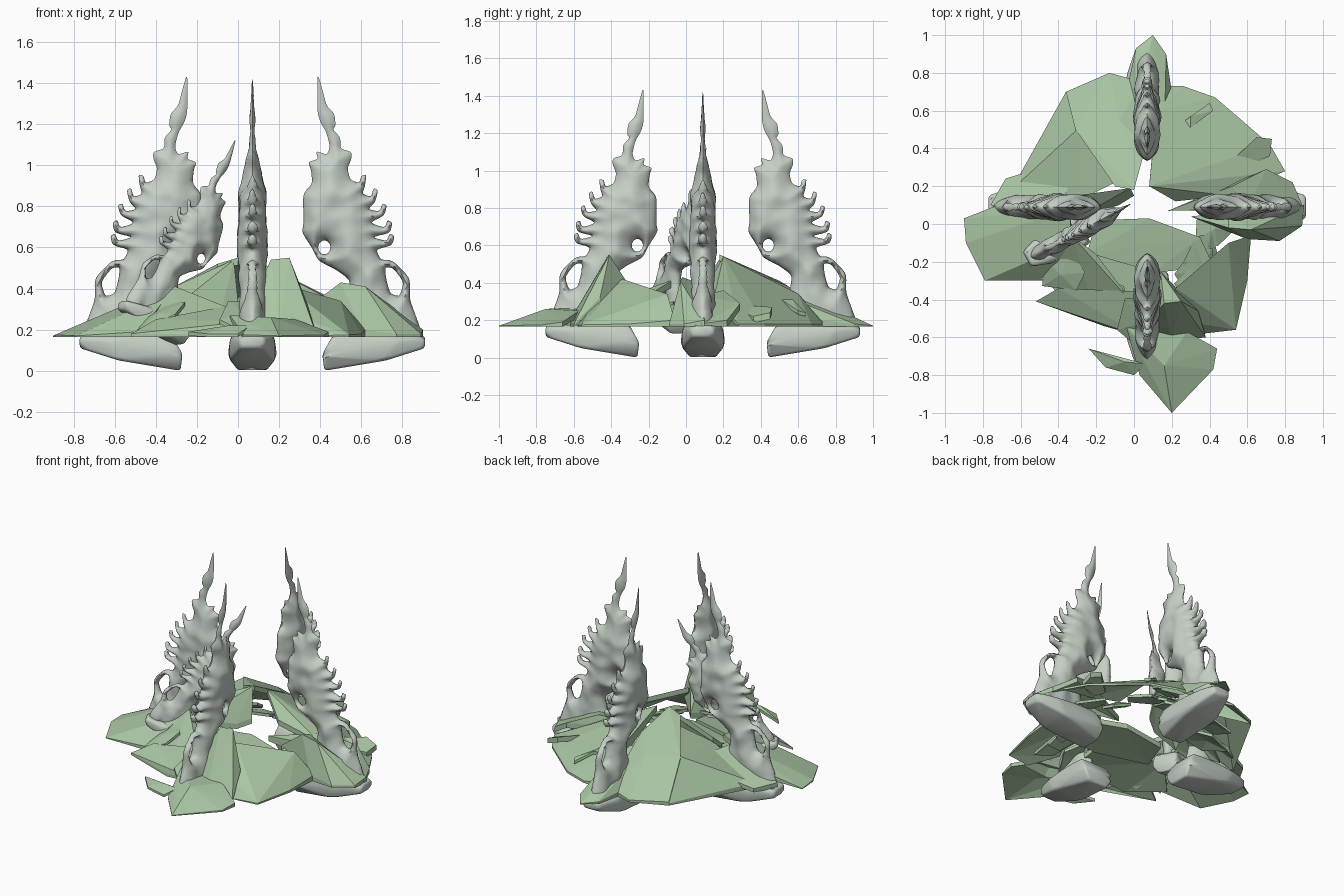
import bpy, bmesh, math, random
from mathutils import Vector, Matrix, noise
from mathutils.geometry import delaunay_2d_cdt

random.seed(4)
default_cube = bpy.data.objects.get("Cube")
if default_cube:
    bpy.data.objects.remove(default_cube, do_unlink=True)


def material(name, colour):
    mat = bpy.data.materials.new(name)
    mat.use_nodes = True
    mat.diffuse_color = (*colour, 1)
    mat.node_tree.nodes["Principled BSDF"].inputs["Base Color"].default_value = (*colour, 1)
    return mat


BONE = material("pale grey bone", (0.56, 0.62, 0.56))
ROCK = material("sage green rock", (0.40, 0.56, 0.37))


def finish(name, bm, mat, smooth_angle=None):
    bmesh.ops.recalc_face_normals(bm, faces=bm.faces)
    mesh = bpy.data.meshes.new(name)
    bm.to_mesh(mesh)
    bm.free()
    mesh.materials.append(mat)
    obj = bpy.data.objects.new(name, mesh)
    bpy.context.collection.objects.link(obj)
    if smooth_angle:
        bpy.ops.object.select_all(action="DESELECT")
        obj.select_set(True)
        bpy.context.view_layer.objects.active = obj
        bpy.ops.object.shade_smooth_by_angle(angle=math.radians(smooth_angle))
    return obj


# Spire outline in its own plane: distance from the ring centre, height
OUTER = [(.323, 1.43), (.344, 1.355), (.36, 1.29), (.4, 1.25), (.405, 1.19), (.39, 1.175),
         (.428, 1.136), (.428, 1.08), (.483, 1.065), (.482, 1.03), (.462, .985), (.475, .93),
         (.52, .912), (.53, .95), (.555, .955), (.548, .9), (.535, .86), (.578, .845),
         (.59, .89), (.612, .88), (.598, .82), (.562, .785), (.62, .775), (.632, .815), (.655, .805),
         (.642, .755), (.57, .72), (.645, .695), (.657, .735), (.682, .72), (.67, .67),
         (.58, .65), (.655, .63), (.668, .67), (.692, .655), (.68, .61), (.6, .59),
         (.625, .54), (.665, .54), (.695, .525), (.768, .45), (.765, .35), (.79, .28), (.82, .2), (.81, .1)]
INNER = [(.40, .1), (.43, .26), (.466, .36), (.477, .44), (.41, .49), (.32, .535), (.295, .59),
         (.24, .674), (.25, .72), (.245, .86), (.292, .91), (.285, .98), (.27, 1.015), (.32, 1.03),
         (.308, 1.07), (.363, 1.05), (.378, 1.09), (.36, 1.16), (.33, 1.21), (.316, 1.26), (.316, 1.43)]
SLOT = [(.67, .375), (.715, .36), (.738, .43), (.685, .5), (.645, .505), (.65, .45)]
THICK = [(0, .06), (.25, .06), (.4, .065), (.6, .07), (.85, .062), (1, .042), (1.15, .026), (1.5, .012)]
EYE = Vector((.35, .6))


def rounded(loop):
    loop = [Vector(p) for p in loop]
    for cut in (.17, .25):
        loop = [q for a, b in zip(loop, loop[1:] + loop[:1]) for q in (a.lerp(b, cut), a.lerp(b, 1 - cut))]
    return loop


def ring_points(centre, rx, rz, count=14):
    return [centre + Vector((rx * math.cos(i * math.tau / count), rz * math.sin(i * math.tau / count)))
            for i in range(count)]


def half_thickness(z):
    for (z0, t0), (z1, t1) in zip(THICK, THICK[1:]):
        if z <= z1:
            return t0 + (t1 - t0) * (z - z0) / (z1 - z0)
    return THICK[-1][1]


def build_spire():
    loops = [rounded(OUTER + INNER), rounded(SLOT), ring_points(EYE, .03, .034)]
    segments = [(a, b) for loop in loops for a, b in zip(loop, loop[1:] + loop[:1])]

    def inside(p):
        hits = [a for a, b in segments if (a.y > p.y) != (b.y > p.y)
                and p.x < a.x + (b.x - a.x) * (p.y - a.y) / (b.y - a.y)]
        return len(hits) % 2 == 1

    def edge_distance(p):
        best = 1.0
        for a, b in segments:
            if abs(a.y - p.y) < .16:
                s = b - a
                k = max(0, min(1, (p - a).dot(s) / max(s.length_squared, 1e-12)))
                best = min(best, (p - a - s * k).length)
        return best

    points, edges = [], []
    for loop in loops:
        start = len(points)
        points += loop
        edges += [(start + i, start + (i + 1) % len(loop)) for i in range(len(loop))]
    step = .013
    for i in range(16, 66):
        for j in range(5, 111):
            p = Vector(((i + j % 2 / 2) * step, j * step))
            if inside(p) and edge_distance(p) > .004:
                points.append(p)
    verts, _, faces, *_ = delaunay_2d_cdt(points, edges, [], 0, 1e-6)

    # Swell the flat web into a softly lumpy lens, thin at its rim
    bm = bmesh.new()
    sides = ([], [])
    for p in verts:
        d = min(edge_distance(p) / .11, 1)
        if d < 1e-3:
            v = bm.verts.new((p.x, 0, p.y))
            sides[0].append(v)
            sides[1].append(v)
            continue
        bulge = half_thickness(p.y) * (1 - (1 - d) ** 2) ** .75
        for sign, side in zip((1, -1), sides):
            lump = 1 + .2 * noise.noise(Vector((p.x * 12, sign * 3, p.y * 12)))
            side.append(bm.verts.new((p.x, sign * bulge * lump, p.y)))
    for f in faces:
        if inside(sum((verts[i] for i in f), Vector((0, 0))) / len(f)):
            for side in sides:
                corners = [side[i] for i in f]
                if not bm.faces.get(corners):
                    bm.faces.new(corners)
    return finish("spire", bm, BONE, 70)


def build_foot():
    bm = bmesh.new()
    for r, z, w in [(.35, 0, .07), (.34, .08, .12), (.39, .17, .1), (.5, .18, .1),
                    (.84, .17, .06), (.84, .11, .06), (.65, .05, .11), (.7, .15, .11)]:
        for sign in (1, -1):
            bm.verts.new((r, sign * w, z))
    bmesh.ops.convex_hull(bm, input=bm.verts)
    bmesh.ops.bevel(bm, geom=bm.edges[:], offset=.015, segments=3, affect="EDGES", profile=.5)
    return finish("spire_foot", bm, BONE, 60)


# Four tall spires in a ring and one smaller, leaning one
turn = lambda degrees: Matrix.Rotation(math.radians(degrees), 4, "Z")
places = [Matrix.Translation((.07, .09, 0)) @ turn(90 * k) for k in range(4)]
places.append(Matrix.Translation((-.18, .02, .545)) @ turn(208)
              @ Matrix.Rotation(math.radians(-16), 4, "Y") @ Matrix.Scale(.73, 4)
              @ Matrix.Translation((-EYE.x, 0, -EYE.y)))
names = ["left", "back", "right", "front", "leaning"]
for part in (build_spire(), build_foot()):
    label = part.name
    for name, place in zip(names, places):
        copy = part if name == "left" else part.copy()
        if copy is not part:
            bpy.context.collection.objects.link(copy)
        copy.name = name + "_" + label
        copy.matrix_world = place

# Broken rock slabs: the upper skin of a hull, given thickness
FLOOR = .165


def slab(name, points, thick=.035):
    bm = bmesh.new()
    for p in points:
        bm.verts.new(p)
    bmesh.ops.convex_hull(bm, input=bm.verts)
    bm.normal_update()
    low = [f for f in bm.faces if f.normal.z < .02]
    bmesh.ops.delete(bm, geom=low, context="FACES")
    loose = [v for v in bm.verts if not v.link_faces]
    bmesh.ops.delete(bm, geom=loose, context="VERTS")
    skin = bmesh.ops.extrude_face_region(bm, geom=bm.faces[:], use_keep_orig=True)
    for v in skin["geom"]:
        if isinstance(v, bmesh.types.BMVert):
            v.co.z = max(FLOOR, v.co.z - thick)
    return finish(name, bm, ROCK)


slab("back_left_slab", [(-.36, .7, .19), (-.13, .8, .18), (.05, .75, .2), (.06, .4, .44), (0, .18, .55),
                        (-.1, .2, .52), (-.31, .5, .41), (-.08, .55, .38)])
slab("left_back_slab", [(-.53, .35, .19), (-.36, .7, .18), (-.3, .5, .41), (-.1, .22, .46),
                        (-.3, .12, .36), (-.65, .18, .2)])
slab("inner_back_wall", [(-.02, .19, .54), (-.31, .15, .41), (-.32, .02, .3), (-.08, .1, .3), (0, .15, .34)])
slab("back_right_slab", [(.08, .2, .54), (.12, .6, .34), (.13, .73, .2), (.26, .73, .18), (.43, .67, .18),
                         (.61, .5, .18), (.72, .42, .18), (.8, .28, .18), (.5, .15, .32), (.22, .12, .4)])
slab("back_rock", [(.1, 1, .17), (.01, .93, .18), (-.04, .7, .2), (.17, .9, .18), (.2, .7, .2),
                   (.16, .45, .36), (0, .45, .36), (.07, .87, .23)])
slab("back_right_chip", [(.49, .31, .28), (.55, .28, .25), (.72, .36, .22), (.73, .45, .24), (.65, .46, .27)])
slab("back_leaf", [(.26, .54, .3), (.3, .51, .31), (.42, .6, .25), (.4, .64, .24), (.3, .57, .31)], .02)
slab("right_rock", [(.5, -.02, .43), (.62, -.03, .41), (.9, .1, .2), (.89, -.01, .18), (.77, -.09, .18),
                    (.3, .04, .28), (.6, -.08, .2), (.5, .06, .4)])
slab("right_back_rock", [(.3, .08, .28), (.52, .2, .36), (.7, .29, .29), (.84, .22, .2), (.9, .08, .18),
                         (.18, .07, .3), (.6, .08, .33)])
slab("front_right_slab", [(.62, -.06, .2), (.6, -.3, .18), (.54, -.56, .175), (.37, -.58, .17),
                          (.18, -.5, .3), (.22, -.34, .42), (.5, -.1, .34)])
slab("front_peak", [(.16, -.42, .54), (.25, -.41, .55), (.34, -.46, .32), (.2, -.62, .2),
                    (.38, -.6, .18), (.14, -.25, .3), (.04, -.5, .27), (0, -.58, .2)])
slab("front_rock", [(.2, -1, .17), (.42, -.77, .175), (.44, -.66, .19), (.28, -.57, .25), (-.04, -.55, .27),
                    (.03, -.8, .175), (.16, -.75, .26)])
slab("front_leaf", [(-.24, -.66, .19), (-.15, -.76, .18), (0, -.8, .18), (.06, -.74, .22), (-.05, -.73, .22)], .02)
slab("front_left_slab", [(-.52, -.41, .18), (-.4, -.34, .25), (-.16, -.54, .18), (.05, -.6, .24),
                         (.08, -.36, .34), (-.15, -.38, .28)])
slab("front_left_ledge", [(-.5, -.28, .2), (-.3, -.45, .2), (.1, -.45, .24), (.1, -.25, .27), (-.1, -.22, .27),
                          (-.35, -.12, .28)])
slab("left_ridge", [(-.45, -.2, .25), (-.33, -.06, .42), (-.2, -.16, .36), (.02, -.45, .28), (-.22, -.42, .22)])
slab("left_rock", [(-.9, .03, .17), (-.89, -.1, .175), (-.79, -.3, .17), (-.48, -.3, .19), (-.33, -.1, .38),
                   (-.34, .08, .41), (-.72, .1, .24)])
slab("left_leaf", [(-.76, .1, .2), (-.68, .24, .19), (-.52, .29, .24), (-.33, .24, .34), (-.4, .06, .36)])
slab("centre_slab", [(-.2, .02, .27), (.08, .03, .3), (.35, -.07, .3), (.42, -.22, .26), (.1, -.26, .25),
                     (-.25, -.16, .25)])

# Thin layered shards lying against the slabs
for i in range(20):
    angle = math.tau * i / 20 + random.uniform(-.12, .12)
    near = random.uniform(.3, .4)
    far = near + random.uniform(.18, .28)
    out = Vector((math.cos(angle), math.sin(angle), 0))
    side = Vector((-out.y, out.x, 0)) * random.uniform(.08, .14)
    top = random.uniform(.27, .34)
    start, end = out * near + Vector((.02, 0, top)), out * far + Vector((0, 0, .19))
    slab("shard_%d" % i, [start - side * .7, start + side * .5, start.lerp(end, .4) + side,
                          start.lerp(end, .6) - side, end, start.lerp(end, .5) + Vector((0, 0, .02))], .02)
